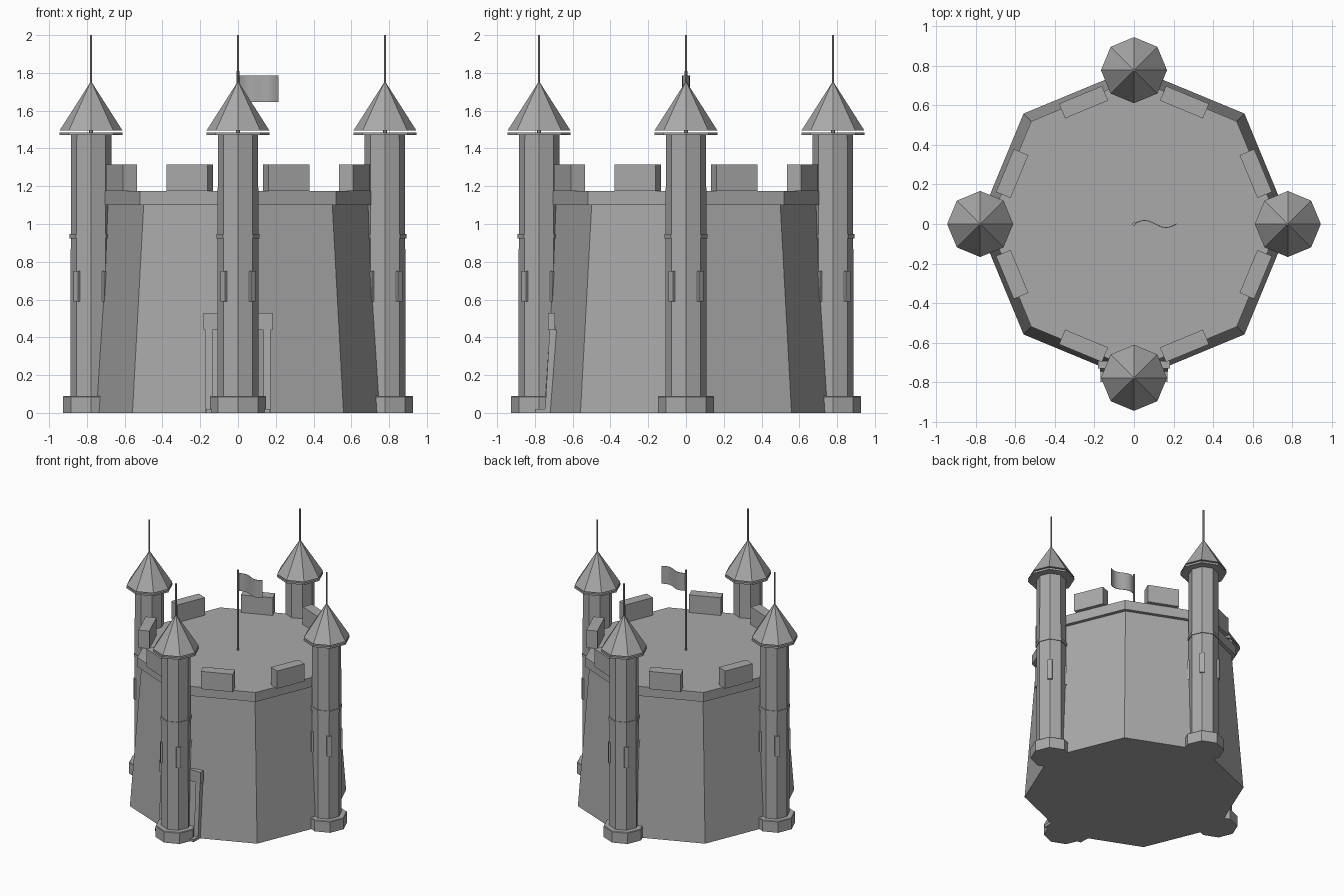
import bpy, math
from math import cos, sin, pi, radians

if "Cube" in bpy.data.objects:
    bpy.data.objects.remove(bpy.data.objects["Cube"])

stone = bpy.data.materials.new("grey_stone")
stone.diffuse_color = (0.4, 0.4, 0.4, 1)
stone.use_nodes = True
stone.node_tree.nodes["Principled BSDF"].inputs["Base Color"].default_value = stone.diffuse_color


def add_mesh(name, verts, faces):
    me = bpy.data.meshes.new(name)
    me.from_pydata(verts, [], faces)
    me.materials.append(stone)
    ob = bpy.data.objects.new(name, me)
    bpy.context.collection.objects.link(ob)
    return ob


def lathe(name, profile, centre=(0, 0), sides=8, turn=0.0):
    """Stack of regular polygons from (radius, z) pairs, capped at both ends."""
    verts, faces = [], []
    for r, z in profile:
        for i in range(sides):
            a = turn + 2 * pi * i / sides
            verts.append((centre[0] + r * cos(a), centre[1] + r * sin(a), z))
    for k in range(len(profile) - 1):
        for i in range(sides):
            j = (i + 1) % sides
            faces.append((k * sides + i, k * sides + j, (k + 1) * sides + j, (k + 1) * sides + i))
    top = (len(profile) - 1) * sides
    faces.append(tuple(reversed(range(sides))))
    faces.append(tuple(range(top, top + sides)))
    return add_mesh(name, verts, faces)


def box(name, centre, size, angle=0.0):
    bpy.ops.mesh.primitive_cube_add(size=1, location=centre, rotation=(0, 0, angle))
    ob = bpy.context.object
    ob.name = name
    ob.scale = size
    ob.data.materials.append(stone)
    return ob


# Tapered keep with overhanging parapet
lathe("keep_wall", [(0.79, 0), (0.706, 1.1)])
lathe("parapet", [(0.735, 1.1), (0.735, 1.175)])

# One merlon on every side of the parapet
for i in range(8):
    a = radians(22.5 + 45 * i)
    box("merlon", (0.667 * cos(a), 0.667 * sin(a), 1.245), (0.08, 0.235, 0.14), a)

# Four corner towers
for i in range(4):
    a = i * pi / 2
    c = (0.778 * cos(a), 0.778 * sin(a))
    lathe("tower_base", [(0.149, 0), (0.149, 0.085), (0.145, 0.09)], c)
    lathe("tower_shaft", [(0.108, 0.09), (0.107, 1.48)], c)
    lathe("tower_band", [(0.113, 0.922), (0.113, 0.948)], c)
    lathe("roof_eave", [(0.167, 1.47), (0.167, 1.485)], c)
    lathe("roof_core", [(0.01, 1.48), (0.01, 1.5)], c)
    lathe("tower_roof", [(0.167, 1.494), (0.004, 1.75)], c)
    lathe("roof_spire", [(0.006, 1.73), (0.006, 2.0)], c)
    # Narrow windows on the diagonals
    for k in range(4):
        b = radians(45 + 90 * k)
        box("window_frame", (c[0] + 0.1 * cos(b), c[1] + 0.1 * sin(b), 0.67), (0.03, 0.035, 0.16), b)

# Doorway behind the front tower
box("door_lintel", (0, -0.712, 0.485), (0.365, 0.036, 0.09))
box("door_step", (0, -0.75, 0.01), (0.34, 0.1, 0.02))
for s in (-1, 1):
    # Jambs lean back with the wall
    x0, x1 = sorted((s * 0.135, s * 0.172))
    v = [(x, y - lean, z) for z, lean in ((0, 0.025), (0.44, 0)) for x, y in
         ((x0, -0.722), (x1, -0.722), (x1, -0.67), (x0, -0.67))]
    add_mesh("door_jamb", v, [(3, 2, 1, 0), (4, 5, 6, 7), (0, 1, 5, 4),
                              (1, 2, 6, 5), (2, 3, 7, 6), (3, 0, 4, 7)])

# Central flagpole and waving flag
lathe("flagpole", [(0.008, 1.17), (0.008, 1.81)])
n = 12
verts, faces = [], []
for i in range(n + 1):
    x = 0.215 * i / n
    y = 0.018 * sin(2 * pi * i / n)
    for z in (1.645, 1.785):
        verts += [(x, y - 0.002, z), (x, y + 0.002, z)]
for i in range(n):
    p, q = 4 * i, 4 * i + 4
    faces += [(p, q, q + 2, p + 2), (p + 1, p + 3, q + 3, q + 1),
              (p, p + 1, q + 1, q), (p + 2, q + 2, q + 3, p + 3)]
faces += [(0, 2, 3, 1), (4 * n, 4 * n + 1, 4 * n + 3, 4 * n + 2)]
flag = add_mesh("flag", verts, faces)
for p in flag.data.polygons:
    p.use_smooth = True
bpy.context.view_layer.objects.active = flag
flag.select_set(True)
bpy.ops.object.shade_smooth_by_angle()
